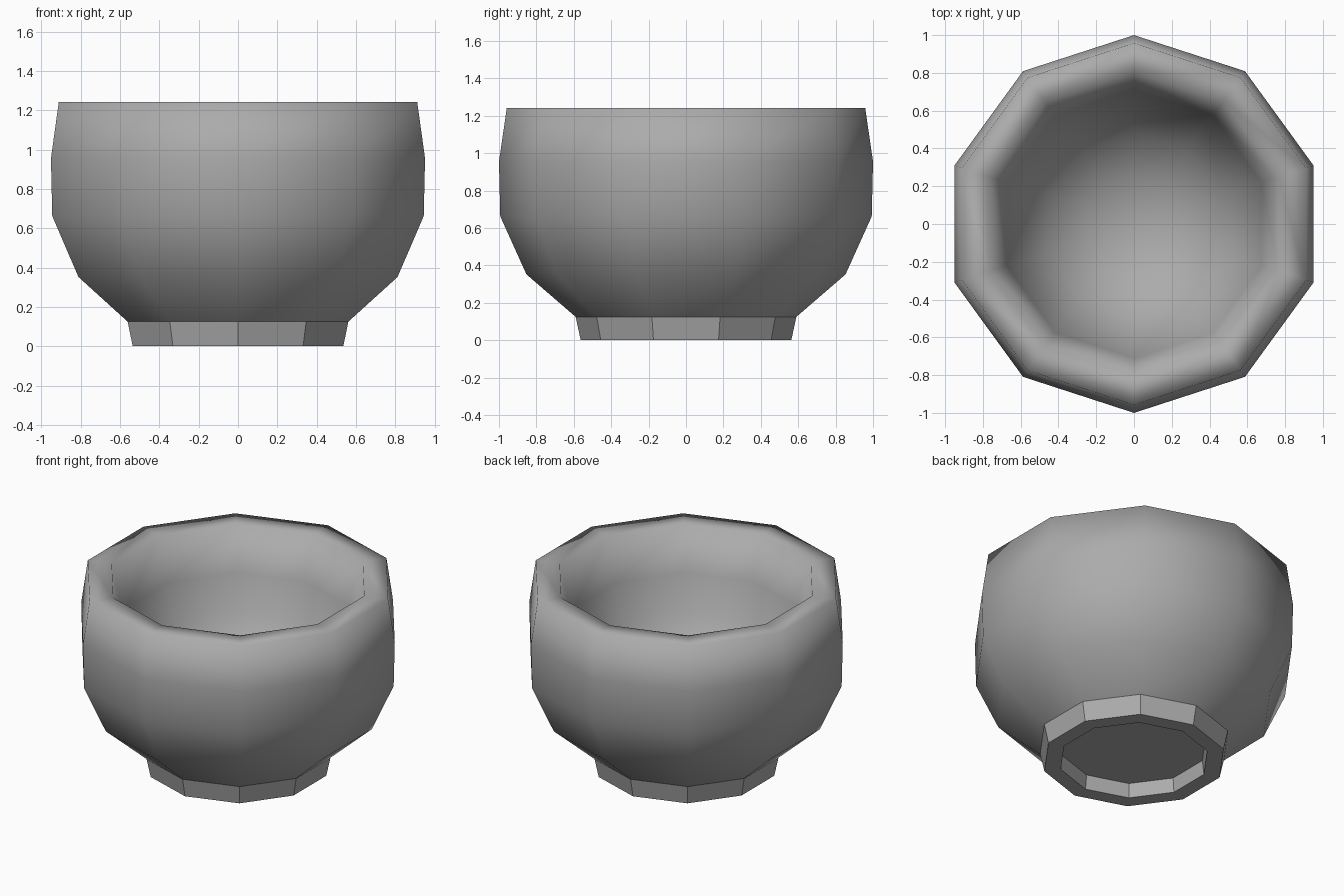
import bpy, bmesh, math

if "Cube" in bpy.data.objects:
    bpy.data.objects.remove(bpy.data.objects["Cube"])

SIDES = 10

# Dark grey clay
clay = bpy.data.materials.new("clay_grey")
clay.diffuse_color = (0.41, 0.41, 0.41, 1)
clay.use_nodes = True
clay.node_tree.nodes["Principled BSDF"].inputs["Base Color"].default_value = clay.diffuse_color


def lathe(name, profile, smooth):
    """Revolve (radius, z) points into a ten-sided ring mesh; radius 0 closes at a pole."""
    bm = bmesh.new()
    rings = []
    for r, z in profile:
        if r == 0:
            rings.append([bm.verts.new((0, 0, z))] * SIDES)
            continue
        ring = []
        for i in range(SIDES):
            a = math.pi / 2 + 2 * math.pi * i / SIDES
            ring.append(bm.verts.new((r * math.cos(a), r * math.sin(a), z)))
        rings.append(ring)
    for lower, upper in zip(rings, rings[1:]):
        for i in range(SIDES):
            j = (i + 1) % SIDES
            corners = [lower[i], lower[j], upper[j], upper[i]]
            bm.faces.new(list(dict.fromkeys(corners)))
    for f in bm.faces:
        f.smooth = smooth
    mesh = bpy.data.meshes.new(name)
    bm.to_mesh(mesh)
    bm.free()
    mesh.materials.append(clay)
    obj = bpy.data.objects.new(name, mesh)
    bpy.context.collection.objects.link(obj)
    return obj


# Bowl: outer wall, thick lip and rounded hollow, smooth shaded
lathe("bowl", [(0.59, 0.125), (0.853, 0.352), (0.993, 0.662), (1.0, 0.955),
               (0.958, 1.243), (0.805, 1.243), (0.71, 0.96), (0.64, 0.72),
               (0.48, 0.50), (0.26, 0.37), (0, 0.33)], True)

# Foot ring: flat faceted, with a shallow recess underneath
lathe("foot_ring", [(0, 0.095), (0.45, 0.095), (0.46, 0.0),
                    (0.563, 0.0), (0.59, 0.125)], False)
